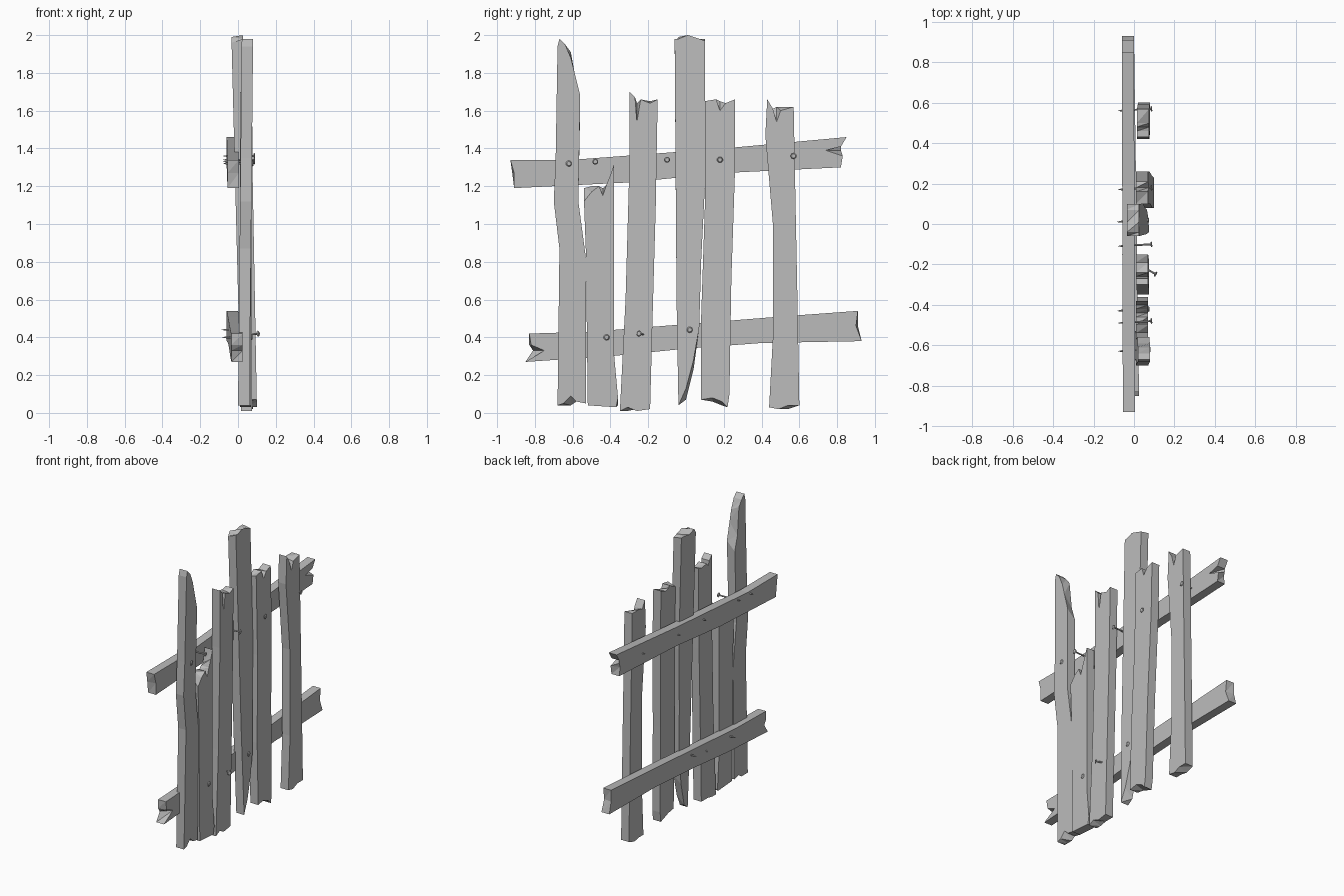
import bpy, bmesh
from mathutils import Vector

cube = bpy.data.objects.get("Cube")
if cube:
    bpy.data.objects.remove(cube, do_unlink=True)

grey = bpy.data.materials.new("weathered grey")
grey.use_nodes = True
colour = (0.5, 0.5, 0.5, 1)
grey.diffuse_color = colour
grey.node_tree.nodes["Principled BSDF"].inputs["Base Color"].default_value = colour


def finish(name, bm):
    """Turn a bmesh into a named object with the shared material."""
    bmesh.ops.recalc_face_normals(bm, faces=bm.faces)
    mesh = bpy.data.meshes.new(name)
    bm.to_mesh(mesh)
    bm.free()
    mesh.materials.append(grey)
    obj = bpy.data.objects.new(name, mesh)
    bpy.context.collection.objects.link(obj)
    return obj


def board(name, outline, lean, thick=6, axis="z"):
    """Plank from an outline of (y, z, back shift) in hundredths.

    The optional back shift slides that corner's rear copy along the plank,
    which makes the slanted splinters and chips at broken ends.
    lean gives the rear face's x at the low and high end of the plank.
    """
    bm = bmesh.new()
    lengthwise = [p[1] if axis == "z" else p[0] for p in outline]
    low, high = min(lengthwise), max(lengthwise)

    def rear_x(y, z):
        t = ((z if axis == "z" else y) - low) / (high - low)
        return lean[0] + (lean[1] - lean[0]) * t

    front, back = [], []
    for point in outline:
        y, z = point[:2]
        shift = point[2] if len(point) > 2 else 0
        front.append(bm.verts.new(Vector((rear_x(y, z) + thick, y, z)) / 100))
        if axis == "z":
            z += shift
        else:
            y += shift
        back.append(bm.verts.new(Vector((rear_x(y, z), y, z)) / 100))
    bm.faces.new(front)
    bm.faces.new(back[::-1])
    # Triangulated rim keeps the twisted end faces crisp
    for i in range(len(outline)):
        j = (i + 1) % len(outline)
        bm.faces.new((front[i], back[i], back[j]))
        bm.faces.new((front[i], back[j], front[j]))
    # Merge coplanar rim triangles again along the straight edges
    bmesh.ops.dissolve_limit(bm, angle_limit=0.01, verts=bm.verts, edges=bm.edges)
    return finish(name, bm)


def nail(name, head, tip):
    """Pointed nail with a flat round head, between two positions."""
    head, tip = Vector(head) / 100, Vector(tip) / 100
    direction = (tip - head).normalized()
    length = (tip - head).length
    turn = direction.to_track_quat("Z", "Y").to_matrix().to_4x4()
    turn.translation = head
    bm = bmesh.new()

    def section(r_start, r_end, start, end):
        made = bmesh.ops.create_cone(bm, cap_ends=True, segments=10, radius1=r_start,
                                     radius2=r_end, depth=end - start)
        bmesh.ops.translate(bm, verts=made["verts"], vec=(0, 0, (start + end) / 2))

    section(0.011, 0.016, 0, 0.005)
    section(0.016, 0.006, 0.005, 0.009)
    section(0.005, 0.005, 0.009, length - 0.02)
    section(0.005, 0.0005, length - 0.02, length)
    bmesh.ops.transform(bm, matrix=turn, verts=bm.verts)
    return finish(name, bm)


# Upright boards
board("picket_1",
      [(-68, 4), (-65, 5, -1), (-61, 9, -5), (-58, 6), (-53, 5),
       (-53, 82), (-57, 112), (-56, 168, -6), (-59, 180, -8), (-61, 188, 3),
       (-64, 195), (-67, 198), (-68, 194), (-69, 135), (-70, 112), (-67, 87)],
      (0, 2))
board("picket_2",
      [(-52, 4), (-37, 3), (-36, 8, -4), (-38, 30), (-38, 132),
       (-40, 126, -4), (-42, 121), (-44, 115, 4), (-46, 120), (-50, 117, 3),
       (-54, 112, 7), (-53, 85)],
      (1, 1))
board("picket_3",
      [(-35, 1), (-31, 3, -2), (-26, 1, 1), (-19, 2), (-18, 40), (-16, 110),
       (-15, 166), (-19, 164, 1), (-24, 166), (-26, 154, 10), (-27, 167),
       (-30, 170), (-30, 130), (-32, 60)],
      (1.5, 1))
board("picket_4",
      [(-4, 4), (0, 13, -6), (4, 28, -5), (7, 45), (8, 80), (10, 120),
       (10, 197, 1), (7, 198), (1, 200, -3), (-4, 198, 1), (-6, 198, -2), (-5, 60)],
      (1.5, -3.5))
board("picket_5",
      [(8, 7), (14, 8, -2), (19, 6, -2), (22, 3), (23, 10), (24, 70),
       (26, 130), (26, 166), (21, 164), (18, 160, 5), (16, 166), (10, 165, -2),
       (10, 110), (8, 50)],
      (4, 1))
board("picket_6",
      [(44, 3), (49, 2, 1), (54, 4, -2), (60, 4), (59, 60), (58, 110),
       (57, 162), (50, 160, 2), (48, 154, 8), (46, 161), (43, 166), (42, 147),
       (46, 100), (46, 40)],
      (2, 1.5))

# Cross rails behind the boards
board("upper_rail",
      [(-91, 119), (-30, 122), (20, 127), (82, 130), (83, 136, -2),
       (74, 139, 8), (82, 141), (85, 146), (20, 140), (-20, 137), (-60, 134),
       (-93, 134), (-91, 127, -1)],
      (-5.5, -6), axis="y")
board("lower_rail",
      [(-85, 27), (-40, 30), (0, 34), (40, 37), (93, 38), (90, 46, 1),
       (91, 54), (50, 51), (0, 47), (-50, 43), (-83, 42), (-82, 36, -1),
       (-75, 33, -6)],
      (-3.5, -6), axis="y")

# Nails: head depth x, then y and z; each runs straight back through the rail
straight = [(8.2, -62, 132), (9, -48, 133), (9, -10, 134), (9, 18, 134),
            (9, 57, 136), (7.6, -42, 40), (7.4, 2, 44)]
for number, (x, y, z) in enumerate(straight, 1):
    nail(f"nail_{number}", (x, y, z), (min(x - 16, -8), y - 1, z))
nail("bent_nail", (11, -25, 42), (-6, -15, 40))
